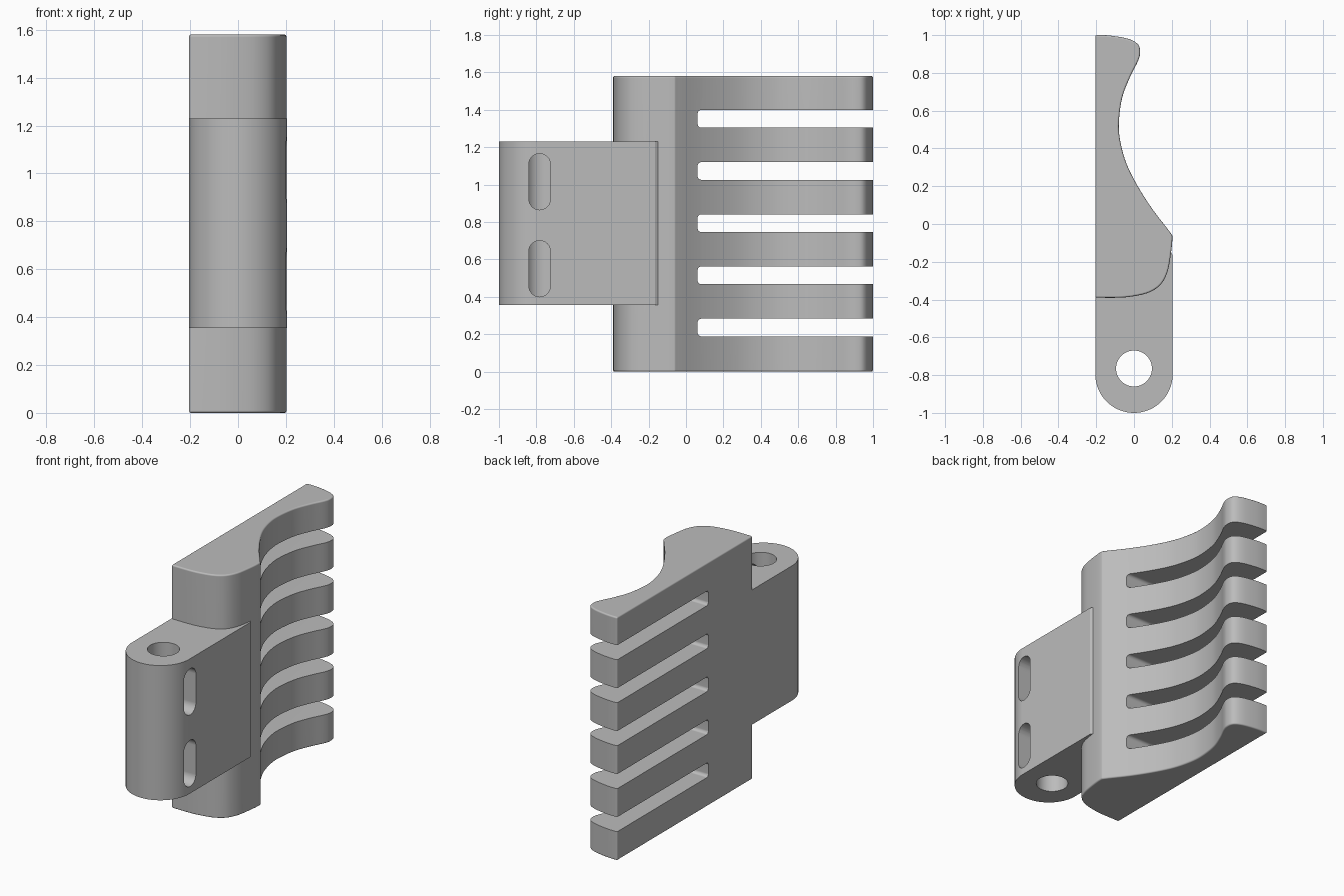
import bpy, bmesh, math
from mathutils import Vector

if "Cube" in bpy.data.objects:
    bpy.data.objects.remove(bpy.data.objects["Cube"], do_unlink=True)

grey = bpy.data.materials.new("plain grey")
grey.use_nodes = True
colour = (0.5, 0.5, 0.5, 1)
grey.diffuse_color = colour
grey.node_tree.nodes["Principled BSDF"].inputs["Base Color"].default_value = colour


def prism(name, outlines, axis, lo, hi, bevel=0):
    """Extrude closed outlines along z or x; optionally round the hard edges."""
    bm = bmesh.new()
    for pts in outlines:
        place = (lambda p, h: (p[0], p[1], h)) if axis == "z" else (lambda p, h: (h, p[0], p[1]))
        face = bm.faces.new([bm.verts.new(place(p, lo)) for p in pts])
        out = bmesh.ops.extrude_face_region(bm, geom=[face])
        step = Vector((0, 0, hi - lo)) if axis == "z" else Vector((hi - lo, 0, 0))
        bmesh.ops.translate(bm, vec=step, verts=[v for v in out["geom"] if isinstance(v, bmesh.types.BMVert)])
    bmesh.ops.recalc_face_normals(bm, faces=bm.faces)
    if bevel:
        hard = [e for e in bm.edges if e.calc_face_angle(0) > math.radians(60)]
        bmesh.ops.bevel(bm, geom=hard, offset=bevel, segments=5, profile=0.5, affect="EDGES", clamp_overlap=True)
    mesh = bpy.data.meshes.new(name)
    bm.to_mesh(mesh)
    bm.free()
    mesh.materials.append(grey)
    obj = bpy.data.objects.new(name, mesh)
    bpy.context.collection.objects.link(obj)
    return obj


def arc(cx, cy, r, start, end, n):
    return [(cx + r * math.cos(math.radians(start + (end - start) * i / n)),
             cy + r * math.sin(math.radians(start + (end - start) * i / n))) for i in range(n + 1)]


def rounded_rect(x0, x1, y0, y1, r, n=8):
    return (arc(x1 - r, y1 - r, r, 0, 90, n) + arc(x0 + r, y1 - r, r, 90, 180, n)
            + arc(x0 + r, y0 + r, r, 180, 270, n) + arc(x1 - r, y0 + r, r, 270, 360, n))


def smooth_path(pts, n=5):
    """Catmull-Rom curve through the points."""
    p = [Vector(q) for q in [pts[0]] + pts + [pts[-1]]]
    out = []
    for a, b, c, d in zip(p, p[1:], p[2:], p[3:]):
        for i in range(n):
            t = i / n
            out.append((2 * b + (c - a) * t + (2 * a - 5 * b + 4 * c - d) * t ** 2
                        + (3 * b - a - 3 * c + d) * t ** 3) / 2)
    return out + [p[-1]]


def combine(obj, other, operation):
    other.hide_render = True
    mod = obj.modifiers.new(operation, "BOOLEAN")
    mod.operation, mod.object, mod.solver = operation, other, "EXACT"
    bpy.context.view_layer.objects.active = obj
    bpy.ops.object.modifier_apply(modifier=mod.name)
    bpy.data.objects.remove(other, do_unlink=True)


LEFT, RIGHT = -0.205, 0.205

# Wavy grip body with rounded rims
profile = smooth_path([(LEFT, -0.39), (-0.08, -0.39), (0.0, -0.382), (0.08, -0.362), (0.14, -0.322),
                       (0.175, -0.26), (0.192, -0.18), (0.203, -0.075), (0.188, -0.04), (0.1, 0.075),
                       (0.02, 0.2), (-0.04, 0.32), (-0.073, 0.44), (-0.08, 0.54), (-0.062, 0.67),
                       (-0.02, 0.78), (0.02, 0.86), (0.032, 0.905), (0.022, 0.95), (-0.03, 0.98),
                       (-0.13, 0.998), (LEFT, 1.0)])
body = prism("slatted_grip", [profile], "z", 0, 1.58, bevel=0.035)

# Five open slots between the slats
slots = [rounded_rect(0.062, 1.3, z, z + 0.095, 0.02, 4) for z in [0.188 + 0.279 * i for i in range(5)]]
combine(body, prism("slat_slots", slots, "x", -0.4, 0.4), "DIFFERENCE")

# Hinge block with a round nose, pin hole and two side windows
nose = arc(0, -0.795, RIGHT, 180, 360, 48)
block = prism("hinge_block", [nose + [(RIGHT, -0.165), (0.19, -0.14), (LEFT, -0.14)]], "z", 0.355, 1.23)
combine(block, prism("pin_hole", [arc(0, -0.765, 0.095, 0, 360, 48)[:-1]], "z", 0, 2), "DIFFERENCE")
windows = [rounded_rect(-0.84, -0.725, z, z + 0.3, 0.057) for z in (0.4, 0.865)]
combine(block, prism("side_windows", windows, "x", 0, 0.4), "DIFFERENCE")
combine(body, block, "UNION")

# Soft shading with crisp cut edges
bpy.ops.object.select_all(action="DESELECT")
body.select_set(True)
bpy.context.view_layer.objects.active = body
bpy.ops.object.shade_smooth_by_angle(angle=math.radians(30))
normals = body.modifiers.new("even_normals", "WEIGHTED_NORMAL")
normals.keep_sharp = True
